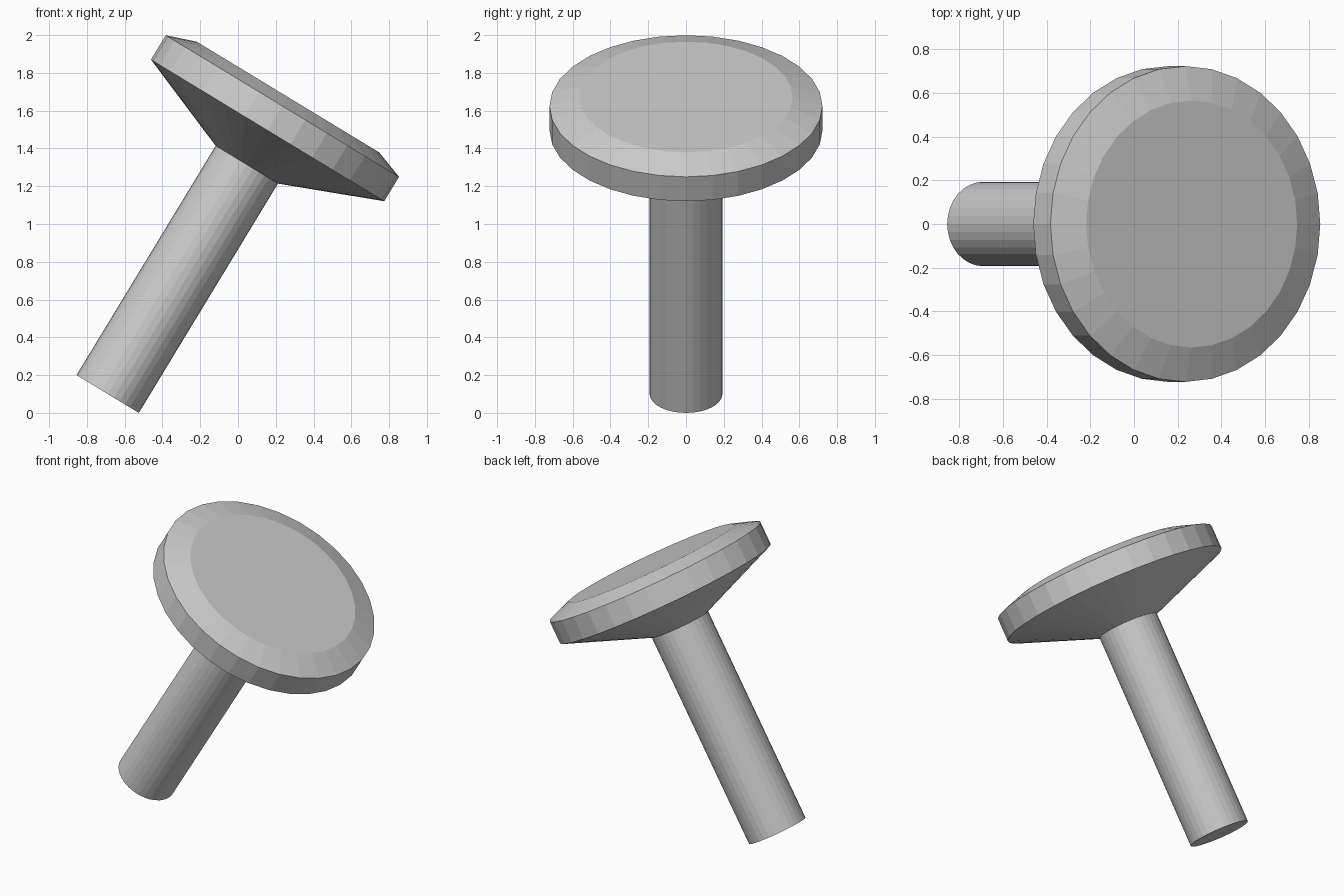
import bpy, bmesh
from math import sin, cos, pi, radians

if "Cube" in bpy.data.objects:
    bpy.data.objects.remove(bpy.data.objects["Cube"])

SIDES = 32
TILT = radians(31.25)

# Profile of the stem, flared neck, rim and bevelled cap: (radius, height)
profile = [(0.193, 0.0), (0.193, 1.42), (0.7225, 1.632), (0.7225, 1.783), (0.565, 1.839)]


def lathe(name, profile):
    bm = bmesh.new()
    rings = [[bm.verts.new((r * cos(2 * pi * i / SIDES), r * sin(2 * pi * i / SIDES), z))
              for i in range(SIDES)] for r, z in profile]
    for low, high in zip(rings, rings[1:]):
        for i in range(SIDES):
            j = (i + 1) % SIDES
            bm.faces.new((low[i], low[j], high[j], high[i]))
    # End caps
    bm.faces.new(rings[0][::-1])
    bm.faces.new(rings[-1])
    mesh = bpy.data.meshes.new(name)
    bm.to_mesh(mesh)
    bm.free()
    obj = bpy.data.objects.new(name, mesh)
    bpy.context.collection.objects.link(obj)
    return obj


# Tilted knob resting on the edge of its stem
knob = lathe("knob_with_stem", profile)
knob.rotation_euler = (0, TILT, 0)
knob.location = (-0.69, 0, 0.193 * sin(TILT))
